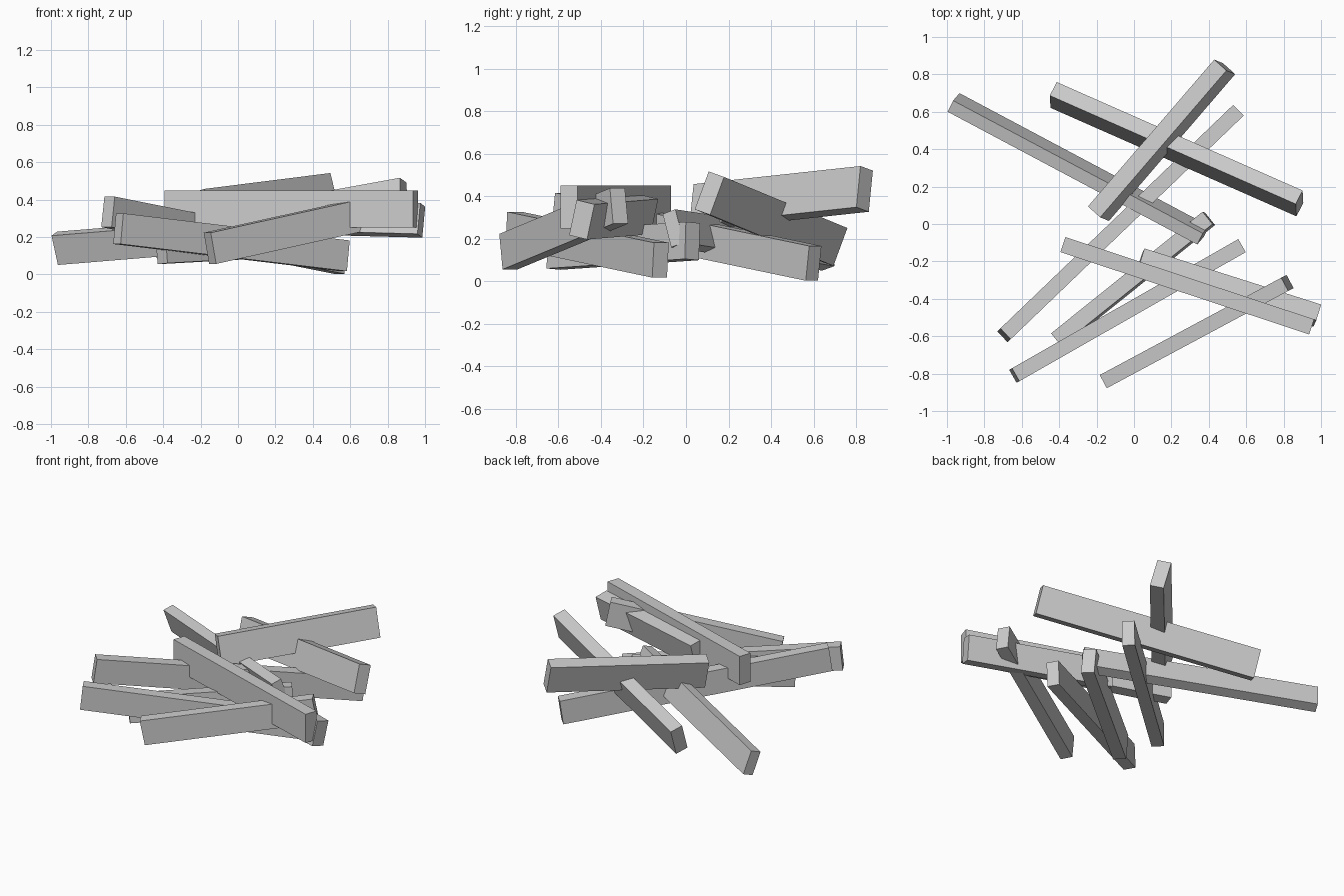
import bpy, bmesh, math
from mathutils import Vector, Matrix

if "Cube" in bpy.data.objects:
    bpy.data.objects.remove(bpy.data.objects["Cube"])


def plank(name, start, end, width, height, roll=0):
    """Box plank between two end centres; positive roll leans its top to the left."""
    a, b = Vector(start), Vector(end)
    t = (b - a).normalized()
    side = Vector((0, 0, 1)).cross(t).normalized()
    up = t.cross(side)
    r = math.radians(roll)
    u = up * math.cos(r) + side * math.sin(r)
    s = u.cross(t)
    m = Matrix((t * (b - a).length, s * width, u * height)).transposed().to_4x4()
    m.translation = (a + b) / 2
    bm = bmesh.new()
    bmesh.ops.create_cube(bm, size=1)
    bm.transform(m)
    mesh = bpy.data.meshes.new(name)
    bm.to_mesh(mesh)
    bm.free()
    bpy.context.collection.objects.link(bpy.data.objects.new(name, mesh))


# Loose pile: back planks
plank("back_left_plank", (-.965, .65, .14), (.37, -.06, .25), .07, .165, -18)
plank("back_top_plank", (-.43, .69, .175), (.885, .11, .415), .085, .19, 18)
plank("back_cross_plank", (-.19, .055, .35), (.485, .84, .435), .09, .2, 14)
# Long plank running beneath the middle of the pile
plank("long_plank", (-.695, -.595, .335), (.55, .60, .085), .08, .165)
# Lower planks at the front
plank("inner_plank", (-.41, -.62, .145), (.40, .03, .19), .085, .175, 4)
plank("front_left_plank", (-.64, -.81, .245), (.57, -.12, .1), .08, .165)
plank("front_right_plank", (-.15, -.835, .14), (.82, -.315, .355), .08, .17)
# Two planks lying across the front
plank("front_top_plank", (-.38, -.11, .35), (.95, -.55, .35), .085, .2)
plank("front_top_short_plank", (.035, -.19, .315), (.98, -.49, .29), .09, .17, 13)
